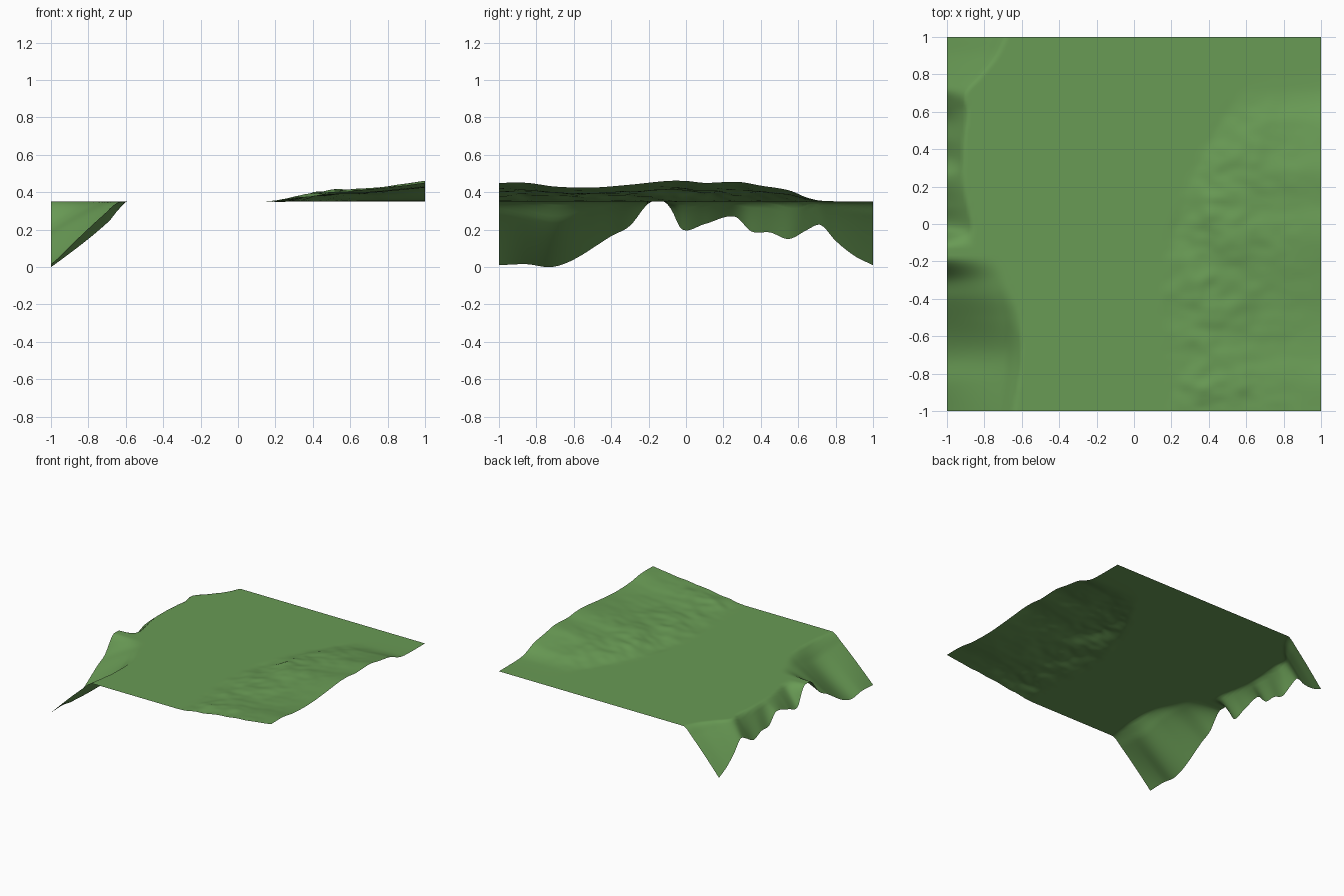
import bpy
import bmesh
from mathutils import Vector, noise

cube = bpy.data.objects.get("Cube")
if cube:
    bpy.data.objects.remove(cube, do_unlink=True)

PLAIN = 0.35
CELLS = 120


def curve(keys, t):
    """Smooth curve through (position, value) keys."""
    if t <= keys[0][0]:
        return keys[0][1]
    if t >= keys[-1][0]:
        return keys[-1][1]

    def slope(i):
        a, b = keys[max(i - 1, 0)], keys[min(i + 1, len(keys) - 1)]
        return (b[1] - a[1]) / (b[0] - a[0])

    i = max(k for k in range(len(keys) - 1) if keys[k][0] <= t)
    (p, v), (q, w) = keys[i], keys[i + 1]
    h = q - p
    s = (t - p) / h
    ease = s * s * (3 - 2 * s)
    return (v + (w - v) * ease + h * s * (1 - s) ** 2 * slope(i)
            - h * s * s * (1 - s) * slope(i + 1))


# Height of the ragged low rim, by y
rim = [(-1, .01), (-.85, .015), (-.72, 0), (-.6, .04), (-.4, .165), (-.3, .22),
       (-.2, .34), (-.12, .35), (-.08, .31), (-.02, .2), (.1, .23), (.26, .27),
       (.35, .19), (.45, .185), (.55, .15), (.65, .2), (.72, .225), (.8, .14),
       (.9, .06), (1, .01)]
# How far the slope reaches inland, and its steepness, by y
reach = [(-1, .37), (-.7, .4), (-.5, .39), (-.35, .34), (-.2, .28), (-.1, .16),
         (0, .14), (.2, .1), (.4, .09), (.6, .11), (.7, .1), (.8, .19),
         (.9, .27), (1, .32)]
bend = [(-1, 1.1), (-.7, .8), (-.5, 1), (-.3, 1.3), (0, 1.2), (1, 1.1)]
# Height of the hills along the high side, by y, and where they begin
hill = [(-1, .1), (-.85, .1), (-.7, .08), (-.5, .075), (-.3, .09), (-.1, .11),
        (0, .11), (.1, .1), (.28, .105), (.4, .085), (.55, .06), (.65, .02),
        (.73, .004), (1, 0)]
start = [(-1, .16), (-.2, .14), (.2, .25), (.5, .4), (.75, .55)]
rise = [(0, 0), (.08, .03), (.25, .32), (.45, .56), (.6, .6), (.8, .78), (1, 1)]


def height(x, y):
    z = PLAIN
    # Falling slope
    width = curve(reach, y)
    t = (width - 1 - x) / width
    if t > 0:
        ease = min(1, t / .2)
        fall = t ** curve(bend, y) * (.6 + .4 * ease)
        z -= max(0, PLAIN - curve(rim, y)) * fall
    # Rolling hills
    begin = curve(start, y)
    s = (x - begin) / (1 - begin)
    if s > 0:
        lift = max(0, curve(hill, y))
        ripple = noise.noise(Vector((x * 5, y * 8, .4)))
        ripple += .5 * noise.noise(Vector((x * 11, y * 15, 2)))
        z += lift * (curve(rise, s) + .22 * ripple * min(1, s * 4) * (1 - s))
    return max(0, z)


# Terrain sheet
mesh = bpy.data.meshes.new("terrain")
bm = bmesh.new()
bmesh.ops.create_grid(bm, x_segments=CELLS, y_segments=CELLS, size=1)
for v in bm.verts:
    v.co.z = height(v.co.x, v.co.y)
for f in bm.faces:
    f.smooth = True
bm.to_mesh(mesh)
bm.free()
terrain = bpy.data.objects.new("terrain", mesh)
bpy.context.collection.objects.link(terrain)

# Grass colour
grass = bpy.data.materials.new("grass green")
grass.use_nodes = True
color = (.14, .325, .09, 1)
grass.diffuse_color = color
bsdf = next(n for n in grass.node_tree.nodes if n.type == 'BSDF_PRINCIPLED')
bsdf.inputs["Base Color"].default_value = color
mesh.materials.append(grass)
